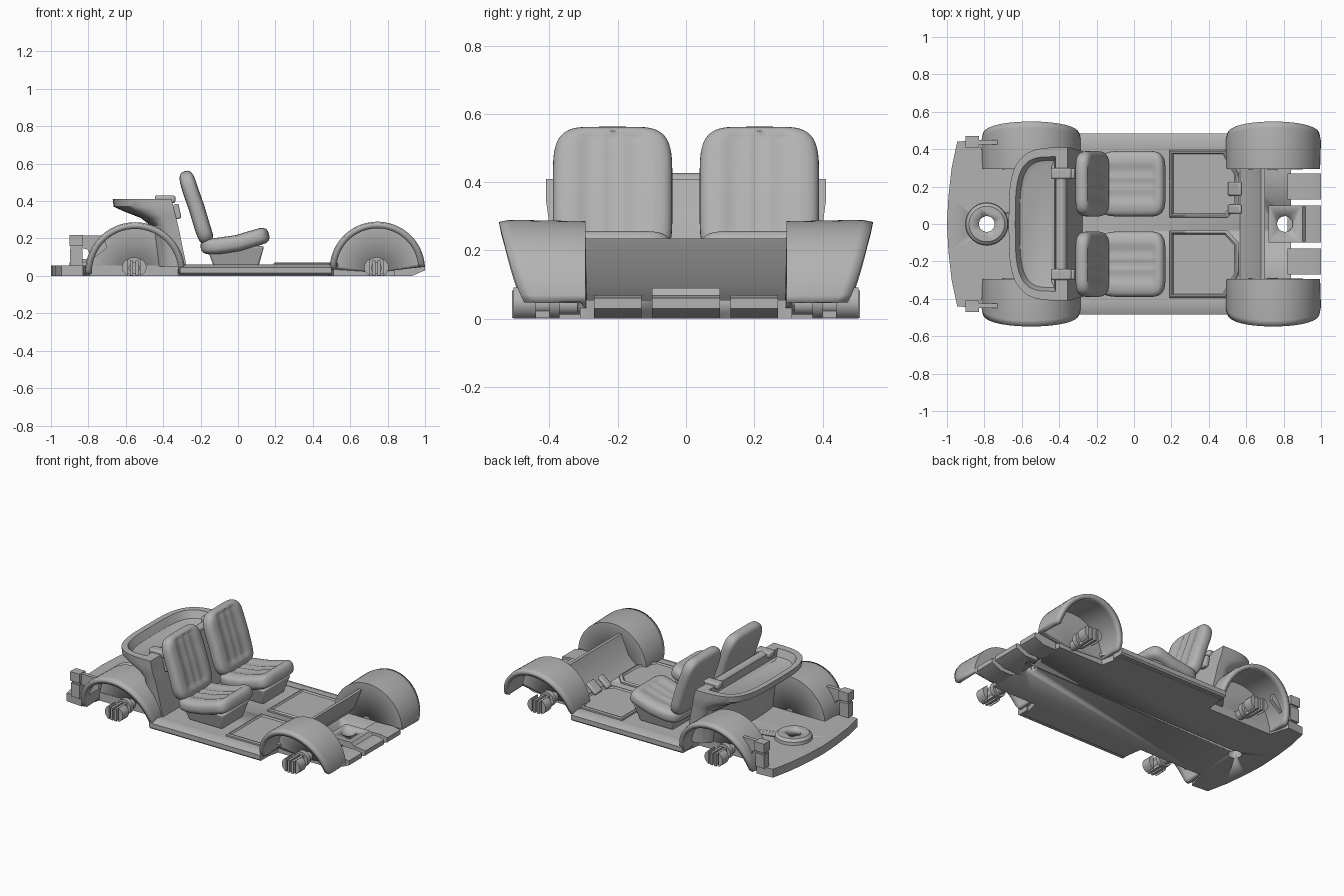
import bpy, bmesh, math
from mathutils import Matrix, Vector

cube = bpy.data.objects.get("Cube")
if cube:
    bpy.data.objects.remove(cube, do_unlink=True)

grey = bpy.data.materials.new("plain grey")
grey.use_nodes = True
COLOUR = (0.45, 0.45, 0.45, 1)
grey.diffuse_color = COLOUR
grey.node_tree.nodes["Principled BSDF"].inputs["Base Color"].default_value = COLOUR


def finish(name, bm, bevel=0, angle=35):
    bmesh.ops.remove_doubles(bm, verts=bm.verts, dist=0.0002)
    bmesh.ops.recalc_face_normals(bm, faces=bm.faces)
    mesh = bpy.data.meshes.new(name)
    bm.to_mesh(mesh)
    bm.free()
    mesh.materials.append(grey)
    ob = bpy.data.objects.new(name, mesh)
    bpy.context.collection.objects.link(ob)
    bpy.ops.object.select_all(action='DESELECT')
    ob.select_set(True)
    bpy.context.view_layer.objects.active = ob
    bpy.ops.object.shade_smooth_by_angle(angle=math.radians(angle))
    if bevel:
        mod = ob.modifiers.new("bevel", 'BEVEL')
        mod.width, mod.segments = bevel, 2
    return ob


def loft(name, rings, bevel=0, angle=35):
    """Skin equal-length rings of points and cap both ends."""
    bm = bmesh.new()
    rows = [[bm.verts.new(p) for p in ring] for ring in rings]
    n = len(rows[0])
    for a, b in zip(rows, rows[1:]):
        for i in range(n):
            bm.faces.new((a[i], a[(i + 1) % n], b[(i + 1) % n], b[i]))
    bm.faces.new(rows[0])
    bm.faces.new(rows[-1])
    return finish(name, bm, bevel, angle)


def prism(name, pts, axis, lo, hi, bevel=0):
    """Extrude a 2D profile along one axis."""
    place = {'x': lambda a, b, c: (c, a, b),
             'y': lambda a, b, c: (a, c, b),
             'z': lambda a, b, c: (a, b, c)}[axis]
    return loft(name, [[place(a, b, c) for a, b in pts] for c in (lo, hi)], bevel)


def box(name, centre, size, bevel=0, tilt=0):
    bm = bmesh.new()
    m = Matrix.Translation(centre) @ Matrix.Rotation(tilt, 4, 'Y') @ Matrix.Diagonal((*size, 1))
    bmesh.ops.create_cube(bm, size=1, matrix=m)
    return finish(name, bm, bevel)


def circle(cx, cy, r, n=32):
    return [(cx + r * math.cos(math.tau * i / n), cy + r * math.sin(math.tau * i / n)) for i in range(n)]


def pad(name, spine, yc, width, thick, rib):
    """Cushion that follows a spine in xz, with rounded rim and ribbed centre."""
    n = 28
    bm = bmesh.new()
    pts = [Vector((x, 0, z)) for x, z in spine]

    def along(t):
        f = min(max(t, 0), 0.9999) * (len(pts) - 1)
        i = int(f)
        d = (pts[i + 1] - pts[i]).normalized()
        return pts[i].lerp(pts[i + 1], f - i), Vector((-d.z, 0, d.x))

    for side in (1, -1):
        grid = []
        for i in range(n + 1):
            row = []
            for j in range(n + 1):
                u, v = math.sin(math.pi * (i / n - 0.5)), math.sin(math.pi * (j / n - 0.5))
                h = thick * (max(0, 1 - u ** 8) * max(0, 1 - v ** 8)) ** 0.4
                if side == 1 and abs(v) < 0.55 and -0.85 < u < 0.7:
                    h -= rib * (0.4 + 0.6 * abs(math.cos(v * math.pi * 2.7)) ** 6)
                p, normal = along((u * (1 - 0.13 * v ** 6) + 1) / 2)
                p = p + normal * h * side
                row.append(bm.verts.new((p.x, yc + v * (1 - 0.13 * u ** 6) * width / 2, p.z)))
            grid.append(row)
        for a, b in zip(grid, grid[1:]):
            for j in range(n):
                bm.faces.new((a[j], a[j + 1], b[j + 1], b[j]))
    return finish(name, bm, angle=60)


def arch(name, cx, cz, r, s, a0, a1):
    """Wheel housing: curved tunnel, closed on the inner side."""
    bm = bmesh.new()
    n, rows = 36, []
    for i in range(n + 1):
        a = math.radians(a0 + (a1 - a0) * i / n)
        lean = max(0, math.sin(a)) ** 0.7
        x, z = cx + r * math.cos(a), cz + r * math.sin(a)
        outer = 0.46 + 0.085 * lean
        rows.append([bm.verts.new(p) for p in (
            (cx, s * 0.305, 0.02), (x, s * 0.305, z), (x, s * (outer - 0.03), z),
            (cx + (r - 0.006) * math.cos(a), s * outer, cz + (r - 0.006) * math.sin(a)))])
    for a, b in zip(rows, rows[1:]):
        for j in range(3):
            bm.faces.new((a[j], a[j + 1], b[j + 1], b[j]))
    ob = finish(name, bm, angle=40)
    mod = ob.modifiers.new("shell", 'SOLIDIFY')
    mod.thickness, mod.offset = 0.03, 0
    return ob


# Floor pan with wheel cut-outs
half = [(-1, 0.0), (-0.992, 0.15), (-0.975, 0.3), (-0.945, 0.44), (-0.83, 0.45), (-0.79, 0.32),
        (-0.32, 0.32), (-0.3, 0.45), (0.48, 0.45), (0.51, 0.31), (0.84, 0.31)]
outline = half + [(x, -y) for x, y in reversed(half[1:])]
floor = prism("floor_pan", outline, 'z', 0, 0.055)

# Round rear mount and block-shaped front mount, both drilled through
rear_mount = loft("rear_mount", [[(x, y, z) for x, y in circle(-0.787, 0, r)]
                                 for r, z in ((0.115, 0.05), (0.112, 0.075), (0.095, 0.09))])
front_mount = prism("front_mount", [(0.72, 0.05), (0.72, 0.09), (0.9, 0.09), (0.93, 0.055), (0.93, 0.0), (0.8, 0.0)],
                    'y', -0.1, 0.1)
for cx, parts in ((-0.787, (floor, rear_mount)), (0.807, (floor, front_mount))):
    cutter = prism("hole_cutter", circle(cx, 0, 0.042), 'z', -0.1, 0.2)
    cutter.hide_render = True
    cutter.hide_set(True)
    for ob in parts:
        mod = ob.modifiers.new("hole", 'BOOLEAN')
        mod.object, mod.solver = cutter, 'EXACT'

# Front bumper tabs
tab = [(0.82, 0), (0.93, 0), (1.0, 0.03), (1.0, 0.06), (0.95, 0.07), (0.82, 0.065)]
for name, lo, hi in (("left_tab", 0.13, 0.27), ("centre_tab", -0.1, 0.1), ("right_tab", -0.27, -0.13)):
    prism(name, tab, 'y', lo, hi)

# Sloping toe board
prism("toe_board", [(0.56, 0.05), (0.6, 0.05), (0.645, 0.1), (0.7, 0.235), (0.68, 0.235), (0.625, 0.11)],
      'y', -0.31, 0.31)


# Rear bulkhead with overhanging tray
def tray_ring(z, front, rear, width, n=32):
    pts = []
    for i in range(n + 1):
        t = math.pi * i / n
        c = math.cos(t)
        pts.append((front - (front - rear) * math.sin(t) ** 0.55 if 0 < i < n else front,
                    width * math.copysign(abs(c) ** 0.55, c), z))
    return pts


levels = [(0.05, -0.275, -0.45, 0.39), (0.27, -0.32, -0.47, 0.40), (0.31, -0.33, -0.52, 0.405),
          (0.345, -0.34, -0.61, 0.41), (0.37, -0.345, -0.665, 0.41), (0.41, -0.355, -0.67, 0.41),
          (0.41, -0.42, -0.635, 0.36), (0.365, -0.425, -0.61, 0.34), (0.355, -0.44, -0.59, 0.31)]
loft("bulkhead_tray", [tray_ring(*level) for level in levels], angle=30)

# Rolled cover on the bulkhead
prism("rolled_cover", circle(-0.39, 0.395, 0.032, 20), 'y', -0.25, 0.25)

for s, side in ((1, "left"), (-1, "right")):
    # Seat: back, cushion and pedestal
    yc = s * 0.215
    pad(side + "_seat_back", [(-0.285, 0.56), (-0.255, 0.46), (-0.22, 0.36), (-0.19, 0.26), (-0.16, 0.17)],
        yc, 0.35, 0.043, 0.014)
    pad(side + "_seat_cushion", [(0.165, 0.225), (0.1, 0.205), (0.0, 0.175), (-0.1, 0.16), (-0.2, 0.155)][::-1],
        yc, 0.35, 0.045, 0.012)
    loft(side + "_seat_pedestal",
         [[(x, yc + y, z) for x, y in ((a, -w), (b, -w), (b, w), (a, w))]
          for a, b, w, z in ((-0.13, 0.11, 0.11, 0.05), (-0.17, 0.14, 0.14, 0.16))], bevel=0.01)
    # Strap blocks over the bulkhead edge
    box(side + "_strap_block", (-0.39, s * 0.27, 0.41), (0.11, 0.06, 0.04), 0.01)
    box(side + "_strap_drop", (-0.325, s * 0.27, 0.345), (0.03, 0.055, 0.08), 0.008, -0.2)
    # Floor mat with a raised rim
    mat = [(0.19, 0.035), (0.5, 0.035), (0.56, 0.1), (0.56, 0.27), (0.49, 0.395), (0.19, 0.395)]
    rings = []
    for f, z in ((1, 0.05), (1, 0.066), (0.96, 0.072), (0.92, 0.072), (0.88, 0.063)):
        rings.append([(0.37 + (x - 0.37) * f, s * (0.215 + (y - 0.215) * f), z) for x, y in mat])
    loft(side + "_floor_mat", rings)
    # Sill
    prism(side + "_sill", [(s * 0.4, 0.005), (s * 0.475, 0.005), (s * 0.485, 0.015), (s * 0.485, 0.045),
                           (s * 0.445, 0.062), (s * 0.4, 0.058)], 'x', -0.31, 0.5)
    # Wheel housings
    arch(side + "_rear_arch", -0.55, 0.02, 0.252, s, -2, 182)
    arch(side + "_front_arch", 0.745, 0.035, 0.24, s, 3, 180)
    # Axle stubs with split pins
    for end, cx in (("rear", -0.555), ("front", 0.74)):
        label = side + "_" + end
        prism(label + "_axle", circle(cx, 0.042, 0.03, 16), 'y', s * 0.29, s * 0.46)
        prism(label + "_collar", circle(cx, 0.05, 0.05, 24), 'y', s * 0.37, s * 0.4)
        for k in (-1, 1):
            arc = [math.radians(-58 + 116 * i / 8) for i in range(9)]
            prong = [(cx + k * 0.066 * math.cos(a), 0.046 + 0.054 * math.sin(a)) for a in arc]
            prism(label + "_outer_prong", prong, 'y', s * 0.44, s * 0.505)
            box(label + "_inner_prong", (cx + k * 0.014, s * 0.45, 0.042), (0.016, 0.12, 0.08))
    # Rear corner brackets
    box(side + "_bracket_post", (-0.865, s * 0.44, 0.1), (0.065, 0.05, 0.09))
    box(side + "_bracket_band", (-0.865, s * 0.437, 0.155), (0.06, 0.04, 0.03))
    box(side + "_bracket_head", (-0.865, s * 0.44, 0.19), (0.07, 0.06, 0.06))
    prism(side + "_bracket_fin", [(-0.84, 0.215), (-0.72, 0.215), (-0.7, 0.15), (-0.79, 0.08), (-0.8, 0.14), (-0.84, 0.15)],
          'y', s * 0.425, s * 0.45)

# Pedals
box("brake_pedal", (0.54, 0.188, 0.105), (0.09, 0.075, 0.025), 0.01, -0.7)
box("throttle_pedal", (0.54, 0.078, 0.1), (0.09, 0.05, 0.025), 0.01, -0.7)
